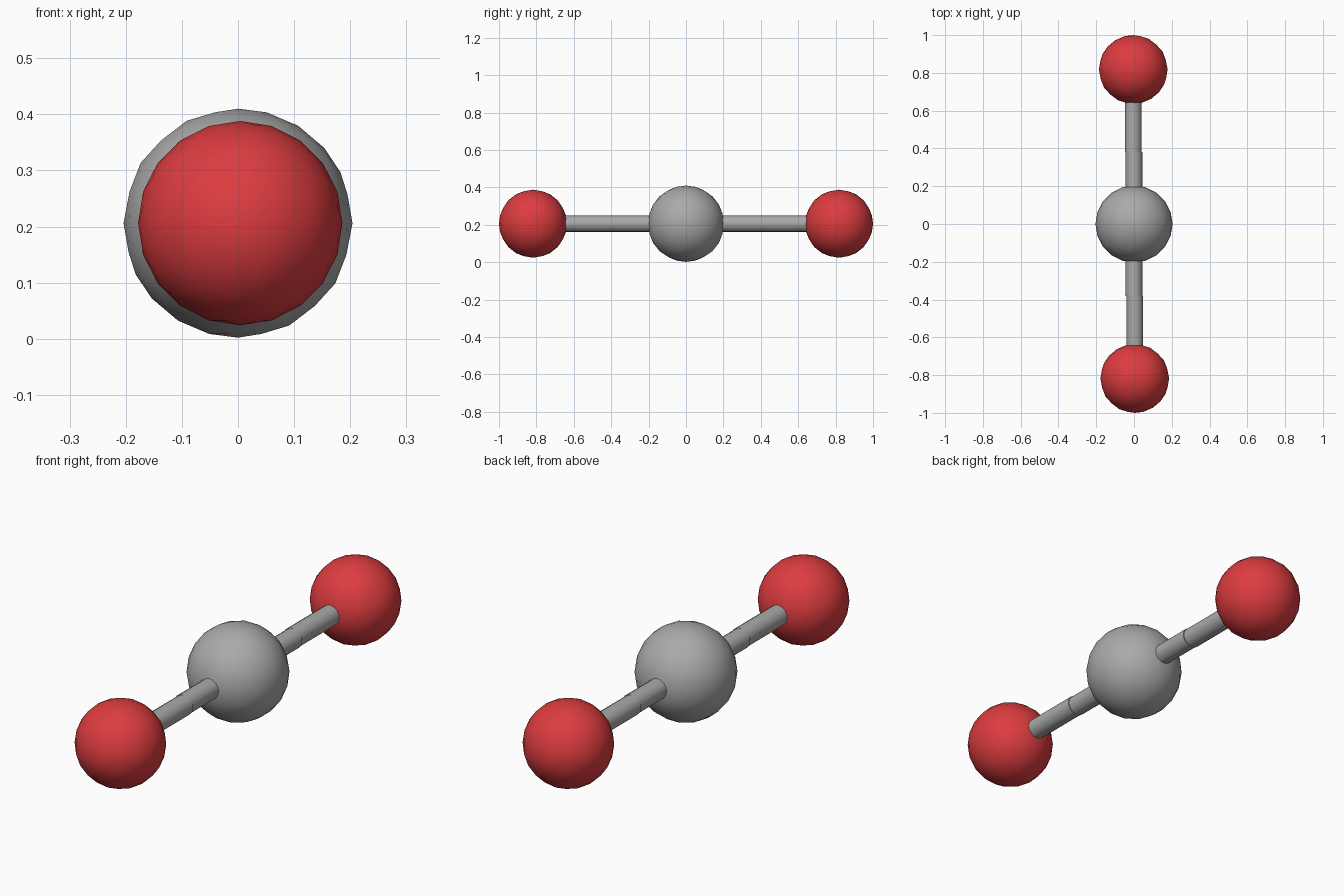
import bpy, math

if "Cube" in bpy.data.objects:
    bpy.data.objects.remove(bpy.data.objects["Cube"])

CZ = 0.206      # height of the common axis
SHIFT = 0.004   # slight sideways offset of the outer parts


def material(name, rgb):
    m = bpy.data.materials.new(name)
    m.diffuse_color = (*rgb, 1.0)
    m.use_nodes = True
    m.node_tree.nodes["Principled BSDF"].inputs["Base Color"].default_value = m.diffuse_color
    return m


grey = material("grey", (0.40, 0.40, 0.40))
red = material("red", (0.72, 0.045, 0.05))


def finish(name, mat):
    ob = bpy.context.object
    ob.name = name
    ob.data.materials.append(mat)
    bpy.ops.object.shade_smooth_by_angle(angle=math.radians(40))


def ball(name, radius, loc, mat, tilt=0.0):
    bpy.ops.mesh.primitive_ico_sphere_add(subdivisions=3, radius=radius,
                                          location=loc, rotation=(tilt, 0, 0))
    finish(name, mat)


def rod(name, x, y0, y1):
    bpy.ops.mesh.primitive_cylinder_add(vertices=16, radius=0.044, depth=abs(y1 - y0),
                                        location=(x, (y0 + y1) / 2, CZ),
                                        rotation=(math.pi / 2, 0, 0))
    finish(name, grey)


# Large middle ball
ball("centre_ball", 0.204, (0, 0, CZ), grey)

# Each side: a two-piece rod and an end ball
for side, s in (("front", -1), ("back", 1)):
    x = -s * SHIFT
    rod(side + "_inner_rod", 0, 0, s * 0.38)
    rod(side + "_outer_rod", x, s * 0.38, s * 0.818)
    ball(side + "_end_ball", 0.182, (x, s * 0.818, CZ), red, math.pi / 2)
